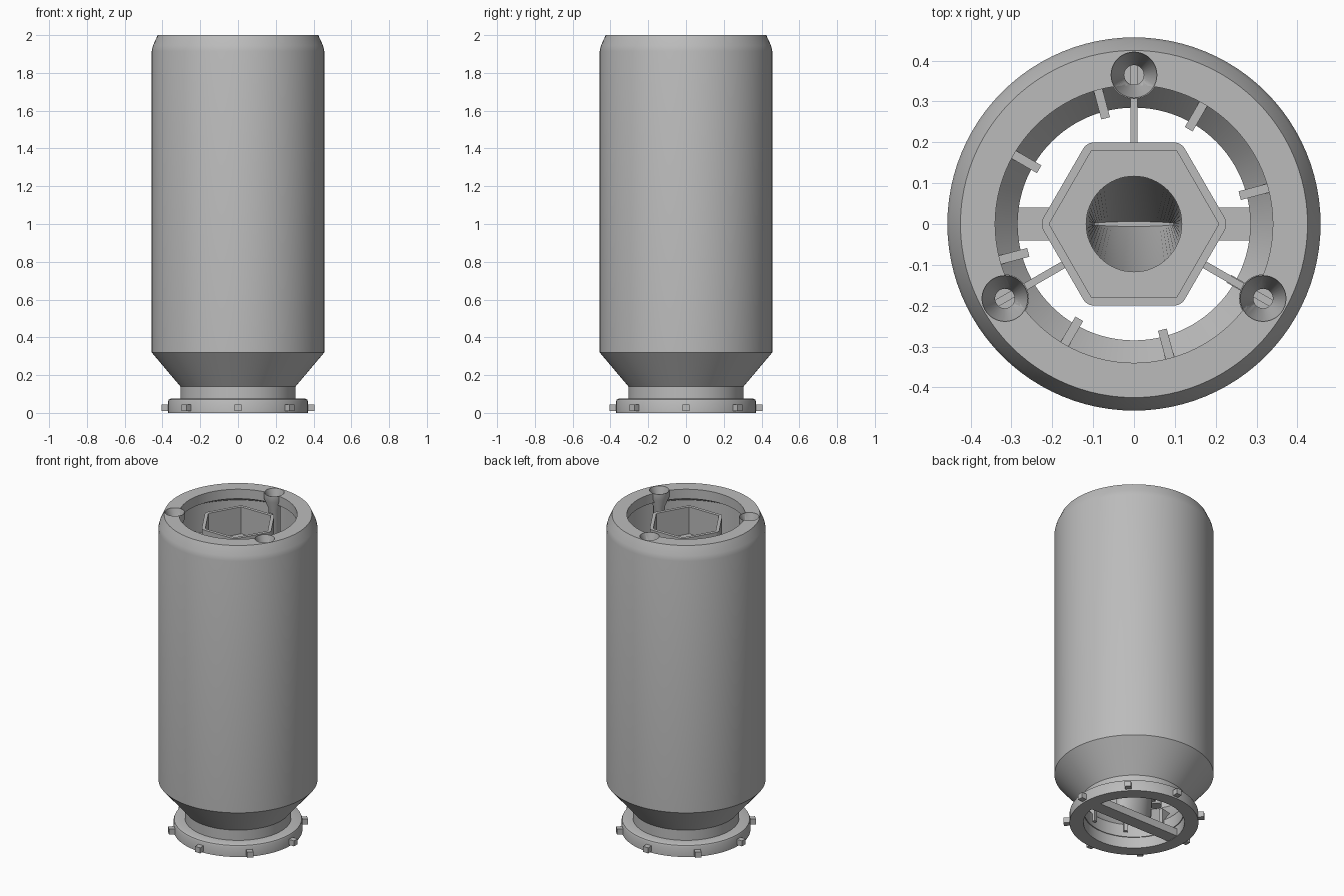
import bpy
import bmesh
from math import cos, sin, pi, radians, sqrt

if "Cube" in bpy.data.objects:
    bpy.data.objects.remove(bpy.data.objects["Cube"], do_unlink=True)

GREY = (0.5, 0.5, 0.5, 1)
grey = bpy.data.materials.new("plain_grey")
grey.use_nodes = True
grey.diffuse_color = GREY
grey.node_tree.nodes["Principled BSDF"].inputs["Base Color"].default_value = GREY


def finish(name, bm, smooth=True):
    bmesh.ops.recalc_face_normals(bm, faces=bm.faces)
    mesh = bpy.data.meshes.new(name)
    bm.to_mesh(mesh)
    bm.free()
    mesh.materials.append(grey)
    obj = bpy.data.objects.new(name, mesh)
    bpy.context.collection.objects.link(obj)
    if smooth:
        smooth_edges(obj)
    return obj


def smooth_edges(obj):
    bpy.ops.object.select_all(action='DESELECT')
    obj.select_set(True)
    bpy.context.view_layer.objects.active = obj
    bpy.ops.object.shade_smooth_by_angle(angle=radians(30))


def loft(name, rings, sides=96, loop=False, centre=(0, 0), round_corners=0):
    """Skin rings of (x radius, y radius, z); loop joins last to first."""
    bm = bmesh.new()
    rows = []
    for rx, ry, z in rings:
        turns = [2 * pi * i / sides for i in range(sides)]
        rows.append([bm.verts.new((centre[0] + rx * cos(t), centre[1] + ry * sin(t), z))
                     for t in turns])
    pairs = list(zip(rows, rows[1:]))
    if loop:
        pairs.append((rows[-1], rows[0]))
    else:
        bm.faces.new(rows[0])
        bm.faces.new(rows[-1])
    for a, b in pairs:
        for i in range(sides):
            j = (i + 1) % sides
            bm.faces.new((a[i], a[j], b[j], b[i]))
    if round_corners:
        upright = [bm.edges.get((a, b)) for a, b in zip(rows[0], rows[1])]
        bmesh.ops.bevel(bm, geom=upright, offset=round_corners, segments=3,
                        profile=0.5, affect='EDGES')
    return finish(name, bm)


def revolve(name, profile, **options):
    return loft(name, [(r, r, z) for r, z in profile], **options)


def plate(name, outline, width, angle):
    """Radial plate from an (r, z) outline, turned about the main axis."""
    bm = bmesh.new()
    c, s = cos(angle), sin(angle)
    sides = []
    for w in (-width / 2, width / 2):
        sides.append([bm.verts.new((r * c - w * s, r * s + w * c, z)) for r, z in outline])
        bm.faces.new(sides[-1])
    n = len(outline)
    for i in range(n):
        j = (i + 1) % n
        bm.faces.new((sides[0][i], sides[0][j], sides[1][j], sides[1][i]))
    return finish(name, bm, smooth=False)


def box_outline(r0, r1, z0, z1):
    return [(r0, z0), (r1, z0), (r1, z1), (r0, z1)]


def cut(obj, cutter):
    mod = obj.modifiers.new("cut", 'BOOLEAN')
    mod.operation = 'DIFFERENCE'
    mod.solver = 'EXACT'
    mod.object = cutter
    bpy.ops.object.select_all(action='DESELECT')
    bpy.context.view_layer.objects.active = obj
    obj.select_set(True)
    bpy.ops.object.modifier_apply(modifier=mod.name)


# Hollow outer body with shoulder, neck and top lip
body = revolve("outer_body", [
    (0.285, 0.07), (0.305, 0.07), (0.305, 0.14), (0.457, 0.32), (0.457, 1.915),
    (0.45, 1.945), (0.425, 2.0), (0.34, 2.0), (0.34, 1.94), (0.43, 1.89),
    (0.43, 0.33), (0.285, 0.15)], loop=True)

# Base ring with lugs and a crossbar
revolve("base_ring", [(0.29, 0), (0.37, 0), (0.37, 0.062), (0.366, 0.071),
                      (0.357, 0.075), (0.29, 0.075)], loop=True)
for k in range(8):
    plate(f"ring_lug_{k + 1}", box_outline(0.36, 0.405, 0.01, 0.045), 0.036, k * pi / 4)
plate("base_crossbar", box_outline(-0.3, 0.3, 0.002, 0.05), 0.08, 0)

# Small fins inside the neck
for k in range(8):
    plate(f"neck_fin_{k + 1}",
          [(0.268, 0.1), (0.295, 0.1), (0.295, 0.145), (0.35, 0.22), (0.268, 0.22)],
          0.022, radians(15 + 45 * k))

# Hexagonal socket with a round hole in its floor
apothem_to_corner = 2 / sqrt(3)
outer, inner = 0.2 * apothem_to_corner, 0.18 * apothem_to_corner
socket = revolve("hex_socket", [(outer, 1.7), (outer, 1.95), (inner, 1.95), (inner, 1.78)],
                 sides=6, round_corners=0.016)
bore = revolve("bore_cutter", [(0.117, 1.6), (0.117, 1.85)], sides=64)
cut(socket, bore)
smooth_edges(socket)

# Central tube that flattens to a closed slit at the crossbar
loft("central_tube", [
    (0.125, 0.03, 0.045), (0.135, 0.135, 0.6), (0.135, 0.135, 1.76),
    (0.117, 0.117, 1.76), (0.117, 0.117, 0.6), (0.1, 0.006, 0.07)], sides=64)

# Screw posts, countersunk holes and webs tying them to the socket
cutters = [bore]
for k in range(3):
    angle = radians(90 + 120 * k)
    centre = (0.365 * cos(angle), 0.365 * sin(angle))
    post = revolve(f"screw_post_{k + 1}",
                   [(0.034, 0.31), (0.034, 1.9), (0.059, 1.96), (0.059, 1.9995)],
                   sides=40, centre=centre)
    hole = revolve(f"screw_hole_cutter_{k + 1}",
                   [(0.024, 1.7), (0.024, 1.93), (0.056, 1.995), (0.056, 2.05)],
                   sides=40, centre=centre)
    for part in (body, post):
        cut(part, hole)
    smooth_edges(post)
    cutters.append(hole)
    plate(f"support_web_{k + 1}", box_outline(0.195, 0.39, 0.32, 1.88), 0.018, angle)
    plate(f"lower_web_{k + 1}", box_outline(0.12, 0.2, 0.6, 1.72), 0.018, angle)
smooth_edges(body)

for cutter in cutters:
    cutter.hide_render = True
    cutter.hide_set(True)
